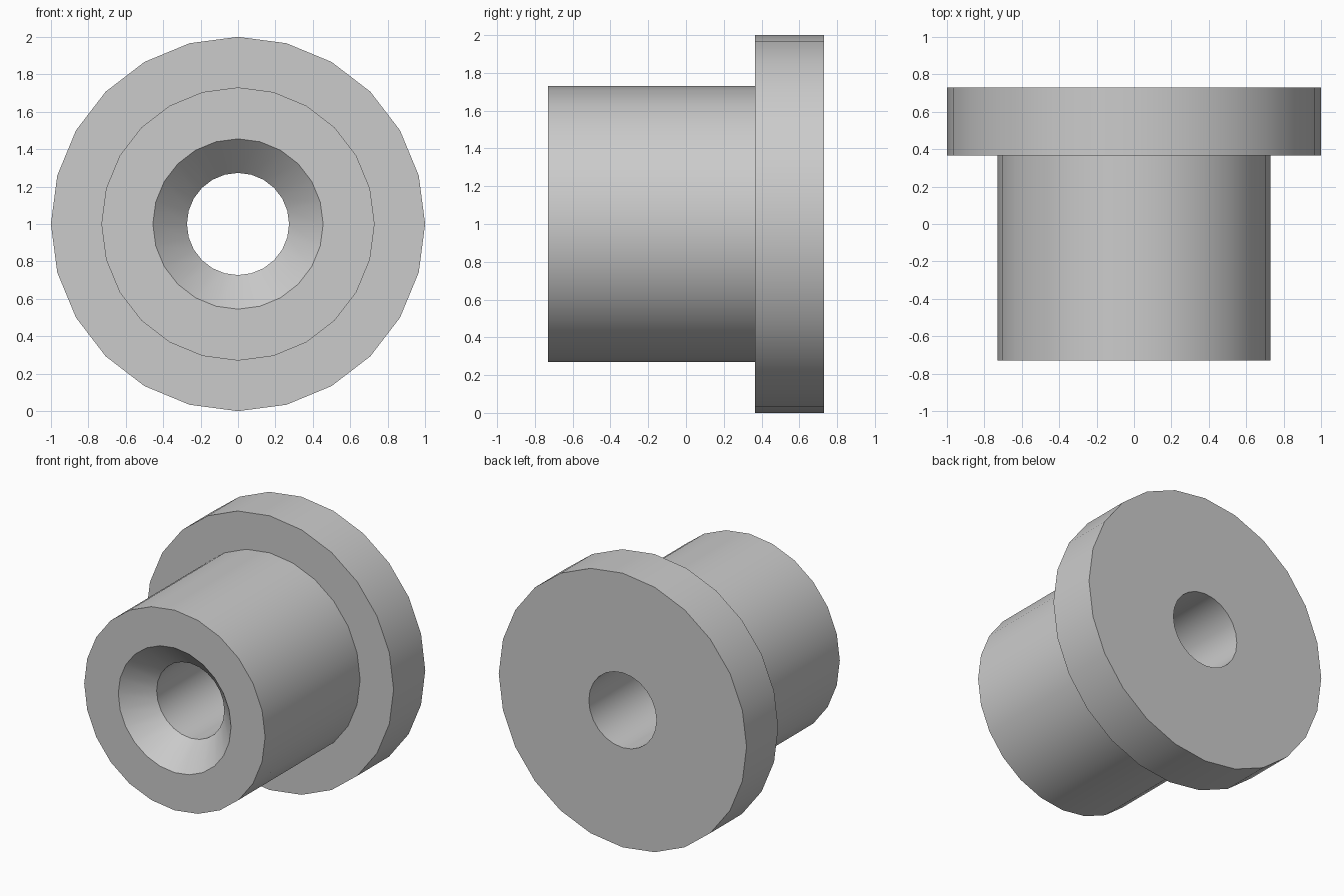
import bpy
import bmesh
from math import pi, radians
from mathutils import Vector

cube = bpy.data.objects.get("Cube")
if cube:
    bpy.data.objects.remove(cube, do_unlink=True)

SEGMENTS = 24
FRONT, SHOULDER, BACK = -0.73, 0.365, 0.73
BORE, SINK, BODY, FLANGE = 0.273, 0.455, 0.73, 1.0

# Plain grey metal
metal = bpy.data.materials.new("grey_metal")
metal.use_nodes = True
colour = (0.6, 0.6, 0.6, 1)
metal.diffuse_color = colour
metal.node_tree.nodes["Principled BSDF"].inputs["Base Color"].default_value = colour

# Closed section (radius, depth): countersink, sleeve, flange, through bore
section = [
    (BORE, FRONT + SINK - BORE),
    (SINK, FRONT),
    (BODY, FRONT),
    (BODY, SHOULDER),
    (FLANGE, SHOULDER),
    (FLANGE, BACK),
    (BORE, BACK),
]

# Turn the section about the horizontal axis
bm = bmesh.new()
verts = [bm.verts.new((0, y, 1 + r)) for r, y in section]
edges = [bm.edges.new((a, b)) for a, b in zip(verts, verts[1:] + verts[:1])]
bmesh.ops.spin(bm, geom=verts + edges, cent=Vector((0, 0, 1)), axis=Vector((0, 1, 0)),
               angle=2 * pi, steps=SEGMENTS, use_merge=False)
bmesh.ops.remove_doubles(bm, verts=bm.verts, dist=0.0001)
bmesh.ops.recalc_face_normals(bm, faces=bm.faces)
mesh = bpy.data.meshes.new("flanged_bushing")
bm.to_mesh(mesh)
bm.free()
mesh.materials.append(metal)

bushing = bpy.data.objects.new("flanged_bushing", mesh)
bpy.context.collection.objects.link(bushing)

# Smooth round walls, crisp rims
bpy.ops.object.select_all(action="DESELECT")
bushing.select_set(True)
bpy.context.view_layer.objects.active = bushing
bpy.ops.object.shade_smooth_by_angle(angle=radians(30))
